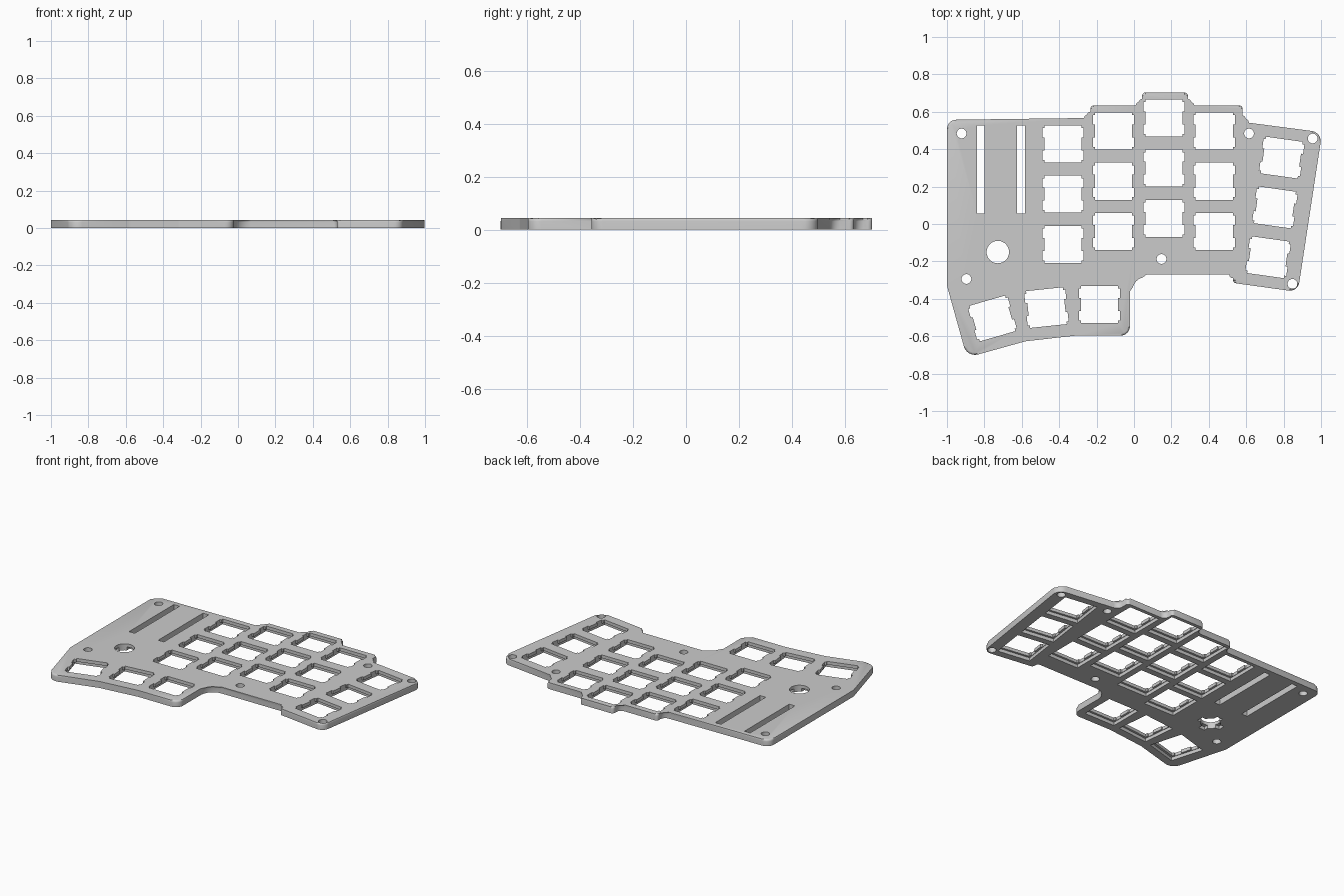
import bpy, bmesh
from math import radians, cos, sin, pi
from mathutils import Vector, Matrix

if "Cube" in bpy.data.objects:
    bpy.data.objects.remove(bpy.data.objects["Cube"], do_unlink=True)

THICK = 0.043      # full plate thickness
LIP = 0.021        # thin upper layer that holds the switches
GREY = (0.6, 0.6, 0.6, 1)

metal = bpy.data.materials.new("satin grey")
metal.use_nodes = True
metal.diffuse_color = GREY
metal.node_tree.nodes["Principled BSDF"].inputs["Base Color"].default_value = GREY


def rounded(corners, steps=6):
    """Round each (x, y, radius) corner, from the incoming edge to the outgoing one."""
    out = []
    for i, (x, y, r) in enumerate(corners):
        p = Vector((x, y))
        a = (Vector(corners[i - 1][:2]) - p).normalized()
        b = (Vector(corners[(i + 1) % len(corners)][:2]) - p).normalized()
        half = a.angle(b) / 2
        mid = (a + b).normalized()
        centre = p + mid * (r / sin(half))
        sweep = (half - pi / 2) if mid.cross(a) > 0 else (pi / 2 - half)
        for k in range(steps + 1):
            angle = sweep * (1 - 2 * k / steps)
            out.append(centre + Matrix.Rotation(angle, 2) @ (mid * -r))
    return out


def circle(x, y, r, n=32):
    return [Vector((x + r * cos(2 * pi * k / n), y + r * sin(2 * pi * k / n))) for k in range(n)]


def box(x, y, w, h):
    return [Vector((x + sx * w / 2, y + sy * h / 2)) for sx, sy in ((-1, -1), (1, -1), (1, 1), (-1, 1))]


def place(profile, x, y, angle):
    turn = Matrix.Rotation(radians(angle), 2)
    return [turn @ p + Vector((x, y)) for p in profile]


def prism_object(name, profiles, z0, z1, edge=0):
    """Extrude flat outlines to solids, optionally rounding the top rim."""
    bm = bmesh.new()
    for prof in profiles:
        low = [bm.verts.new((p.x, p.y, z0)) for p in prof]
        high = [bm.verts.new((p.x, p.y, z1)) for p in prof]
        bm.faces.new(low)
        top = bm.faces.new(high)
        n = len(prof)
        for i in range(n):
            j = (i + 1) % n
            bm.faces.new((low[i], low[j], high[j], high[i]))
        if edge:
            bmesh.ops.bevel(bm, geom=list(top.edges), offset=edge, segments=3,
                            profile=0.5, affect='EDGES')
    bmesh.ops.recalc_face_normals(bm, faces=bm.faces)
    mesh = bpy.data.meshes.new(name)
    bm.to_mesh(mesh)
    bm.free()
    mesh.materials.append(metal)
    obj = bpy.data.objects.new(name, mesh)
    bpy.context.collection.objects.link(obj)
    return obj


# Plate outline, clockwise from the back corner on the right-hand side
outline = rounded([
    (-1, 0.557, 0.05), (-0.233, 0.567, 0.035), (-0.233, 0.634, 0.018),
    (0.043, 0.634, 0.035), (0.043, 0.703, 0.018), (0.288, 0.703, 0.018),
    (0.288, 0.634, 0.035), (0.58, 0.634, 0.018), (0.58, 0.546, 0.04),
    (1.006, 0.49, 0.055), (0.876, -0.363, 0.05), (0.53, -0.315, 0.018),
    (0.53, -0.27, 0.02), (-0.022, -0.27, 0.09), (-0.022, -0.597, 0.05),
    (-0.315, -0.597, 0.1), (-0.58, -0.627, 0.1), (-0.893, -0.714, 0.062),
    (-1, -0.33, 0.06)])
plate = prism_object("switch_plate", [outline], 0, THICK, 0.012)

# Switch positions: straight columns, tilted outer column, fanned thumb keys
keys = [(x, y - 0.2685 * row, 0)
        for x, y in ((-0.38, 0.428), (-0.109, 0.497), (0.16, 0.567), (0.429, 0.497))
        for row in range(3)]
keys += [(0.79 - 0.0365 * row, 0.355 - 0.2665 * row, -8) for row in range(3)]
keys += [(-0.185, -0.43, 0), (-0.468, -0.447, 6), (-0.757, -0.505, 16)]

# Square switch opening with two clip notches on each side
right = [(0.099, 0.035), (0.11, 0.035), (0.11, 0.085), (0.099, 0.085), (0.099, 0.099)]
half = [(x, -y) for x, y in reversed(right)] + right
opening = [Vector(p) for p in half] + [Vector((-x, -y)) for x, y in half]
pocket = box(0, 0, 0.226, 0.226)

# Screw holes, cable slots and the round knob hole
KNOB = (-0.728, -0.15)
through = [place(opening, *k) for k in keys]
through += [circle(x, y, 0.026) for x, y in (
    (-0.922, 0.484), (-0.896, -0.294), (0.147, -0.187),
    (0.615, 0.484), (0.955, 0.457), (0.847, -0.32))]
through += [box(x, 0.292, 0.042, 0.47) for x in (-0.819, -0.605)]
through.append(circle(*KNOB, 0.06, 40))

# Underside pockets round each switch, and crossed notches round the knob hole
cutters = [
    prism_object("through_cutter", through, -0.1, 0.2),
    prism_object("pocket_cutter", [place(pocket, *k) for k in keys] + [box(*KNOB, 0.17, 0.045)],
                 -0.1, THICK - LIP),
    prism_object("knob_notch_cutter", [box(*KNOB, 0.045, 0.17)], -0.1, THICK - LIP)]

bpy.context.view_layer.objects.active = plate
plate.select_set(True)
for cutter in cutters:
    cutter.hide_render = True
    mod = plate.modifiers.new("cut", 'BOOLEAN')
    mod.object = cutter
    mod.operation = 'DIFFERENCE'
    mod.solver = 'EXACT'
    bpy.ops.object.modifier_apply(modifier=mod.name)
    bpy.data.objects.remove(cutter, do_unlink=True)

bpy.ops.object.shade_smooth_by_angle(angle=radians(35))
